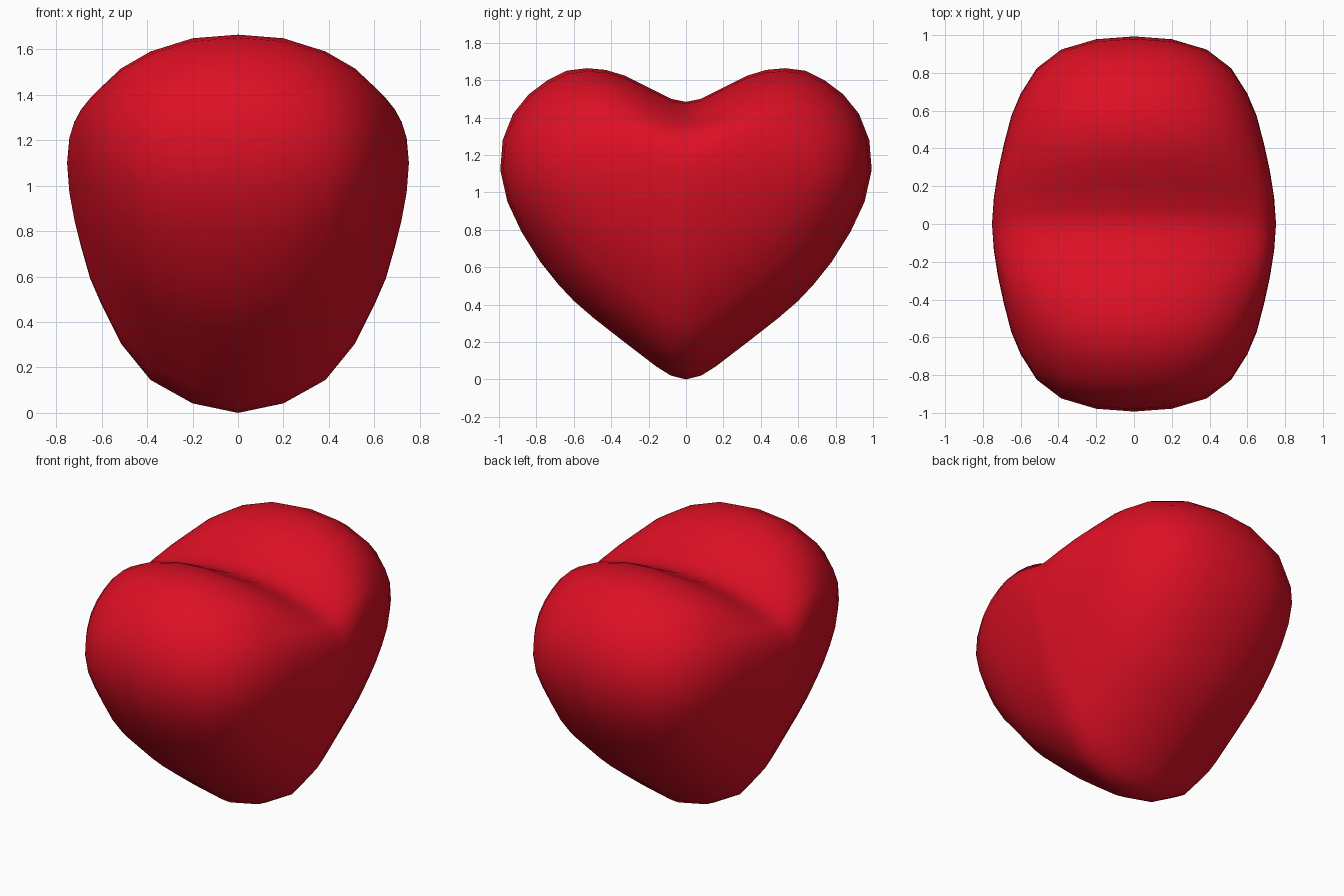
import bpy, bmesh

if "Cube" in bpy.data.objects:
    bpy.data.objects.remove(bpy.data.objects["Cube"])

# Half outline of the heart in the y-z plane, tip to cleft
half = [(0, 0), (.08, .02), (.16, .07), (.33, .20), (.49, .325), (.60, .42), (.68, .505),
        (.78, .63), (.88, .79), (.955, .95), (.993, 1.12), (.98, 1.28), (.925, 1.42),
        (.84, 1.525), (.74, 1.60), (.64, 1.65), (.53, 1.664), (.43, 1.655), (.33, 1.625),
        (.22, 1.57), (.08, 1.5), (0, 1.484)]
outline = half + [(-y, z) for y, z in half[-2:0:-1]]
TOP = 1.664

# Slices across x: x, width scale, lowest z, highest z, how far the cleft is filled
slices = [(0, 1, 0, 1.664, 0), (.2, .985, .042, 1.648, 0), (.385, .93, .145, 1.59, .05),
          (.515, .83, .305, 1.515, .15), (.6, .695, .475, 1.435, .35),
          (.65, .575, .59, 1.385, .5), (.69, .42, .73, 1.335, .65),
          (.72, .28, .85, 1.28, .8), (.742, .14, .97, 1.21, .9)]
slices = [(-s[0],) + s[1:] for s in slices[:0:-1]] + slices


def ring(bm, x, sy, lo, hi, fill):
    verts = []
    for y, z in outline:
        if z > 1.4 and abs(y) < .53:
            z += fill * (TOP - z)
        verts.append(bm.verts.new((x, y * sy, lo + (hi - lo) * z / TOP)))
    return verts


bm = bmesh.new()
rings = [ring(bm, *s) for s in slices]
n = len(outline)
for a, b in zip(rings, rings[1:]):
    for i in range(n):
        j = (i + 1) % n
        bm.faces.new((a[i], a[j], b[j], b[i]))
# Rounded side caps
for r, x in ((rings[0], -.752), (rings[-1], .752)):
    pole = bm.verts.new((x, 0, 1.1))
    for i in range(n):
        bm.faces.new((r[i], r[(i + 1) % n], pole))
bmesh.ops.recalc_face_normals(bm, faces=bm.faces[:])
for f in bm.faces:
    f.smooth = True

mesh = bpy.data.meshes.new("heart")
bm.to_mesh(mesh)
bm.free()
heart = bpy.data.objects.new("heart", mesh)
bpy.context.collection.objects.link(heart)

red = bpy.data.materials.new("red")
red.diffuse_color = (.72, .005, .018, 1)
red.use_nodes = True
red.node_tree.nodes["Principled BSDF"].inputs["Base Color"].default_value = red.diffuse_color
mesh.materials.append(red)
